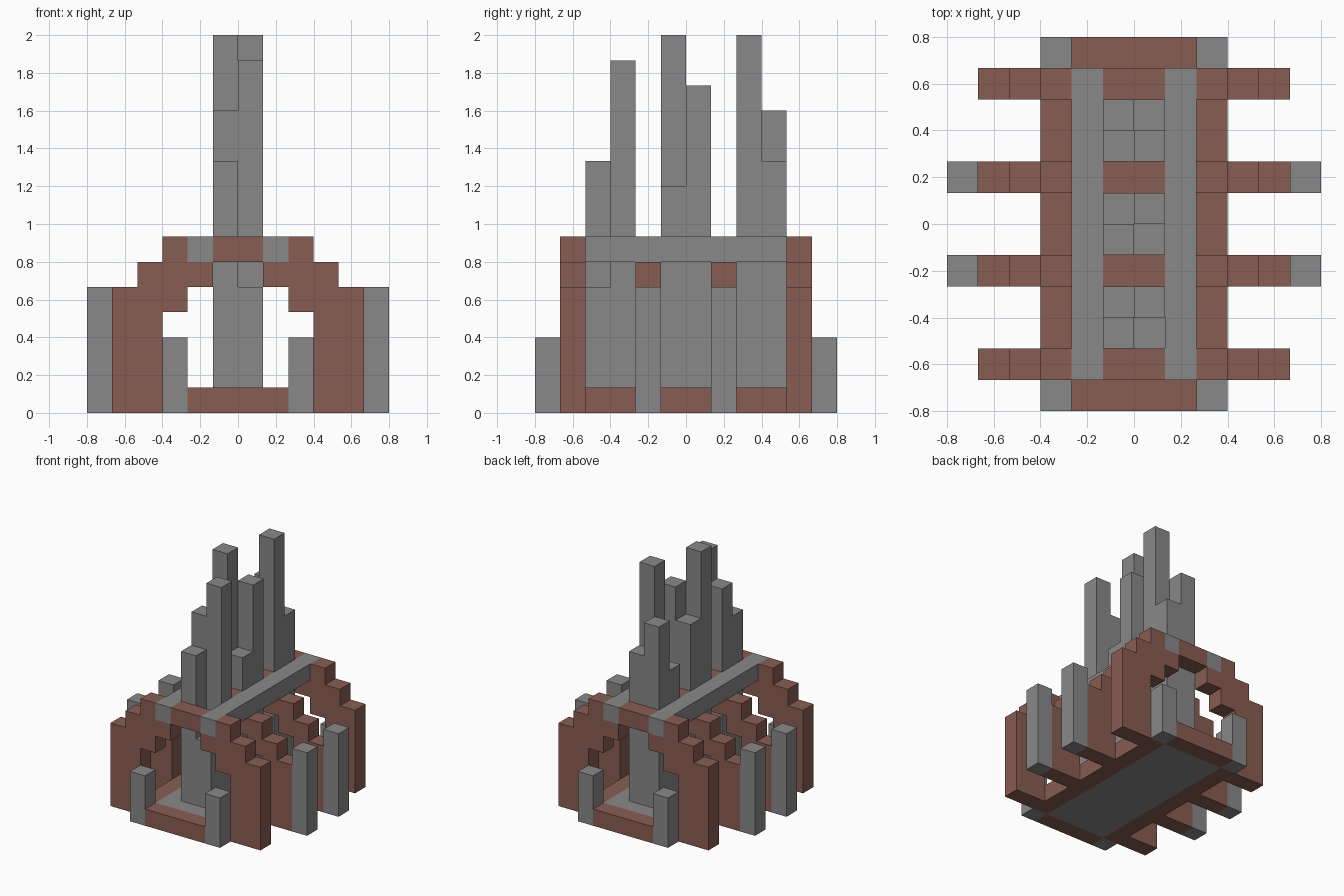
import bpy
import bmesh

U = 2 / 15  # edge length of one block

cube = bpy.data.objects.get("Cube")
if cube:
    bpy.data.objects.remove(cube, do_unlink=True)


def make_material(name, rgb):
    mat = bpy.data.materials.new(name)
    mat.use_nodes = True
    mat.diffuse_color = (*rgb, 1)
    mat.node_tree.nodes["Principled BSDF"].inputs["Base Color"].default_value = (*rgb, 1)
    return mat


GREY = make_material("stone_grey", (0.25, 0.25, 0.25))
BROWN = make_material("red_brown", (0.25, 0.11, 0.085))


def finish(name, bm, mat, mirror=()):
    """Turn a bmesh into an object, mirrored over the given axes."""
    bmesh.ops.recalc_face_normals(bm, faces=bm.faces)
    mesh = bpy.data.meshes.new(name)
    bm.to_mesh(mesh)
    bm.free()
    mesh.materials.append(mat)
    obj = bpy.data.objects.new(name, mesh)
    bpy.context.collection.objects.link(obj)
    if mirror:
        mod = obj.modifiers.new("mirror", 'MIRROR')
        mod.use_axis = ['X' in mirror, 'Y' in mirror, False]
        mod.use_mirror_merge = False
    return obj


def prism(name, profile, y0, y1, mat, mirror=()):
    """Extrude an x-z outline, in blocks, from y0 to y1."""
    bm = bmesh.new()
    face = bm.faces.new([bm.verts.new((x * U, y0 * U, z * U)) for x, z in profile])
    ext = bmesh.ops.extrude_face_region(bm, geom=[face])
    verts = [v for v in ext["geom"] if isinstance(v, bmesh.types.BMVert)]
    bmesh.ops.translate(bm, verts=verts, vec=(0, (y1 - y0) * U, 0))
    return finish(name, bm, mat, mirror)


def box(name, x, y, z, mat, mirror=()):
    outline = [(x[0], z[0]), (x[1], z[0]), (x[1], z[1]), (x[0], z[1])]
    return prism(name, outline, *y, mat, mirror)


# Base: grey floor inside a brown rim with corner posts
box("floor", (-2, 2), (-5, 5), (0, 1), GREY)
box("side_rim", (2, 3), (-5, 5), (0, 1), BROWN, "X")
box("end_rim", (-2, 2), (5, 6), (0, 1), BROWN, "Y")
box("corner_post", (2, 3), (5, 6), (0, 3), GREY, "XY")

# Stepped arch ribs; the middle pair is one step lower at the shoulder
inner = [(1, 5), (2, 5), (2, 4), (3, 4), (3, 0), (5, 0)]
end_outer = [(5, 5), (4, 5), (4, 6), (3, 6), (3, 7), (2, 7), (2, 6), (1, 6)]
middle_outer = [(5, 4), (4, 4), (4, 5), (3, 5), (3, 6), (1, 6)]
for name, outer, y in (("end", end_outer, 4), ("middle", middle_outer, 1)):
    prism(name + "_rib", inner + outer, y, y + 1, BROWN, "XY")
    box(name + "_crossbar", (-1, 1), (y, y + 1), (6, 7), BROWN, "Y")

# Outer posts and long top rails
box("outer_post", (5, 6), (1, 2), (0, 5), GREY, "XY")
box("top_rail", (1, 2), (-5, 5), (6, 7), GREY, "X")

# Three clusters of four columns: top heights as (right, left) per row
clusters = {
    "front": (-4, ((10, 5), (12, 14))),
    "centre": (-1, ((15, 9), (11, 13))),
    "back": (2, ((9, 15), (12, 10))),
}
for name, (start, rows) in clusters.items():
    for row, tops in enumerate(rows):
        for side, top in enumerate(tops):
            x, y = side - 1, start + row
            box(name + "_column", (x, x + 1), (y, y + 1), (1, top), GREY)
